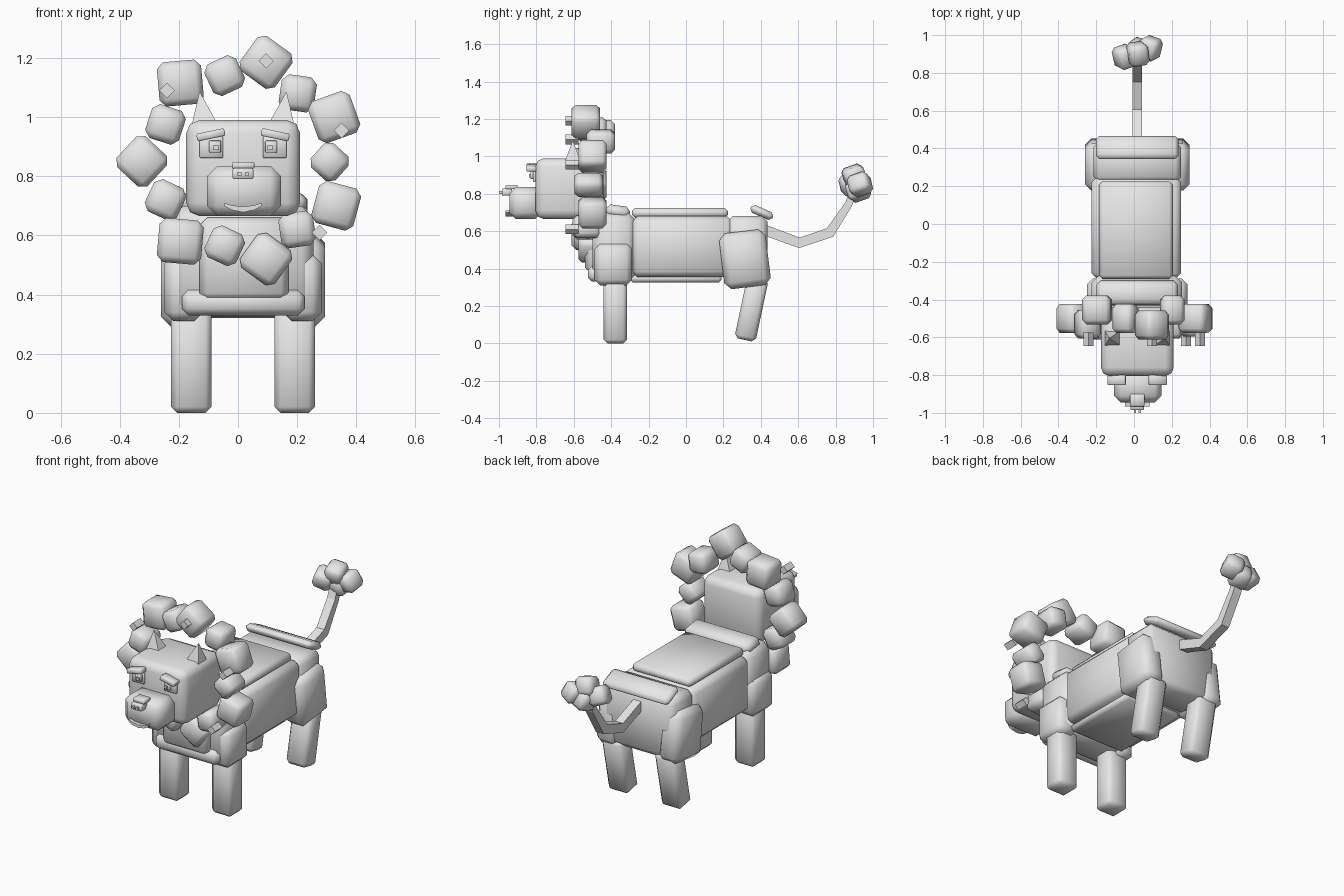
import bpy, bmesh, math
from mathutils import Vector, Matrix

if "Cube" in bpy.data.objects:
    bpy.data.objects.remove(bpy.data.objects["Cube"])

CX = 0.017  # body centre line

grey = bpy.data.materials.new("plain_grey")
grey.diffuse_color = (0.8, 0.8, 0.8, 1)
grey.use_nodes = True
grey.node_tree.nodes["Principled BSDF"].inputs["Base Color"].default_value = grey.diffuse_color


def finish(name, bm, bevel=0.0, segs=1):
    if bevel:
        bmesh.ops.bevel(bm, geom=bm.edges[:], offset=bevel, segments=segs,
                        profile=0.5, affect='EDGES', clamp_overlap=True)
    bmesh.ops.recalc_face_normals(bm, faces=bm.faces[:])
    me = bpy.data.meshes.new(name)
    bm.to_mesh(me)
    bm.free()
    me.materials.append(grey)
    ob = bpy.data.objects.new(name, me)
    bpy.context.collection.objects.link(ob)
    bpy.ops.object.select_all(action='DESELECT')
    ob.select_set(True)
    bpy.context.view_layer.objects.active = ob
    if bevel:
        bpy.ops.object.shade_smooth_by_angle(angle=math.radians(50))
    return ob


def block(name, c, size, bevel=0.02, rot=(0, 0, 0), segs=1):
    """Bevelled box from centre, size and rotation in degrees."""
    bm = bmesh.new()
    bmesh.ops.create_cube(bm, size=1)
    bmesh.ops.scale(bm, vec=size, verts=bm.verts)
    ob = finish(name, bm, bevel, segs)
    ob.location = c
    ob.rotation_euler = [math.radians(a) for a in rot]
    return ob


def span(name, x, y, z, bevel=0.02, segs=1):
    """Bevelled box from its limits on each axis."""
    lims = (x, y, z)
    return block(name, [(a + b) / 2 for a, b in lims],
                 [b - a for a, b in lims], bevel, segs=segs)


# Trunk, chest and hips
span("trunk", (-0.225, 0.25), (-0.29, 0.25), (0.355, 0.68), 0.03)
span("back_plate", (-0.185, 0.205), (-0.29, 0.225), (0.67, 0.725), 0.018)
span("belly_plate", (-0.165, 0.2), (-0.3, 0.19), (0.325, 0.37), 0.015)
span("chest", (-0.225, 0.255), (-0.5, -0.27), (0.33, 0.70), 0.04)
span("chest_plate", (-0.13, 0.17), (-0.54, -0.45), (0.38, 0.66), 0.025)
span("chest_bar", (-0.19, 0.225), (-0.525, -0.45), (0.33, 0.415), 0.022)
block("shoulder_bar", (CX, -0.365, 0.705), (0.43, 0.13, 0.065), 0.022, (-8, 0, 0))
span("hips", (-0.215, 0.25), (0.22, 0.435), (0.32, 0.68), 0.03)
block("rump_plate", (CX, 0.405, 0.7), (0.435, 0.13, 0.045), 0.018, (-24, 0, 0))

# Legs, mirrored about the centre line
for side, s in (("left", -1), ("right", 1)):
    x = CX + s * 0.175
    block(side + "_shoulder", (CX + s * 0.2, -0.388, 0.423), (0.13, 0.2, 0.225), 0.03)
    span(side + "_front_leg", (x - 0.068, x + 0.068), (-0.44, -0.315), (0, 0.36), 0.02)
    block(side + "_thigh", (CX + s * 0.205, 0.315, 0.45), (0.145, 0.25, 0.3), 0.035, (7, 0, 0))
    block(side + "_rear_leg", (x, 0.35, 0.185), (0.136, 0.115, 0.34), 0.02, (-12, 0, 0))

# Head and muzzle
span("head", (-0.175, 0.21), (-0.805, -0.44), (0.665, 0.99), 0.045, 2)
span("muzzle", (-0.105, 0.145), (-0.945, -0.77), (0.665, 0.835), 0.035)
span("nose_bridge", (-0.02, 0.055), (-0.965, -0.90), (0.825, 0.848), 0.004)
span("nose", (-0.018, 0.052), (-0.985, -0.93), (0.79, 0.827), 0.004)
for i, x in enumerate((0.005, 0.03)):
    span(f"nostril_{i}", (x - 0.006, x + 0.006), (-1.0, -0.98), (0.8, 0.815), 0)

# Curved lip made from a short arc profile
bm = bmesh.new()
arc = [(t, 0.022 * t * t) for t in (-1, -0.6, 0, 0.6, 1)]
outline = [(CX + 0.064 * t, 0.678 + h) for t, h in arc]
outline += [(CX + 0.064 * t, 0.697 + h * 0.6) for t, h in reversed(arc)]
face = bm.faces.new([bm.verts.new((x, -0.965, z)) for x, z in outline])
ext = bmesh.ops.extrude_face_region(bm, geom=[face])
bmesh.ops.translate(bm, vec=(0, 0.04, 0),
                    verts=[g for g in ext["geom"] if isinstance(g, bmesh.types.BMVert)])
finish("lip", bm)

# Eyes, brows and ears
for side, s in (("left", -1), ("right", 1)):
    ex = CX + s * 0.107
    span(side + "_eye", (ex - 0.04, ex + 0.04), (-0.818, -0.79), (0.862, 0.935), 0.003)
    span(side + "_iris", (ex - s * 0.012 - 0.02, ex - s * 0.012 + 0.02),
         (-0.832, -0.81), (0.88, 0.92), 0.002)
    span(side + "_pupil", (ex - s * 0.016 - 0.008, ex - s * 0.016 + 0.008),
         (-0.84, -0.82), (0.888, 0.905), 0)
    block(side + "_brow", (ex + s * 0.002, -0.825, 0.94), (0.096, 0.055, 0.026), 0.004,
          (0, s * 12, 0))
    bm = bmesh.new()
    x0, x1 = CX + s * 0.08, CX + s * 0.175
    base = [bm.verts.new((x, y, 0.965)) for x, y in
            ((x0, -0.65), (x1, -0.65), (x1, -0.56), (x0, -0.56))]
    tip = bm.verts.new((CX + s * 0.147, -0.605, 1.087))
    bm.faces.new(base)
    for i in range(4):
        bm.faces.new((base[i], base[(i + 1) % 4], tip))
    finish(side + "_ear", bm)

# Mane ring: x, y, z, size, turn
mane = [
    (-0.195, -0.455, 1.115, 0.15, -5), (-0.045, -0.50, 1.14, 0.118, -25),
    (0.095, -0.535, 1.185, 0.147, 36), (0.202, -0.455, 1.08, 0.12, 8),
    (0.325, -0.50, 1.0, 0.15, -20), (0.31, -0.52, 0.848, 0.112, 42),
    (0.332, -0.50, 0.70, 0.147, 15), (0.2, -0.53, 0.62, 0.118, -8),
    (0.095, -0.50, 0.52, 0.145, 36), (-0.045, -0.52, 0.565, 0.118, 25),
    (-0.195, -0.535, 0.58, 0.15, 5), (-0.245, -0.53, 0.72, 0.12, 25),
    (-0.325, -0.50, 0.85, 0.142, 43), (-0.245, -0.53, 0.975, 0.12, 18)]
for i, (x, y, z, s, a) in enumerate(mane):
    block(f"mane_tuft_{i}", (x, y, z), (s, 0.152, s), 0.022, (0, a, 0))

# Small studs on the front of the mane
for i, (x, z) in enumerate(((0.095, 1.19), (0.35, 0.955), (0.275, 0.61), (-0.24, 1.09))):
    block(f"mane_stud_{i}", (x, -0.61, z), (0.037, 0.07, 0.037), 0, (0, 45, 0))

# Tail: square tube along a bent path
path = [(0.41, 0.61), (0.605, 0.538), (0.77, 0.593), (0.87, 0.745), (0.89, 0.80)]
bm = bmesh.new()
rings = []
for i, p in enumerate(path):
    a, b = Vector(path[max(i - 1, 0)]), Vector(path[min(i + 1, len(path) - 1)])
    d = (b - a).normalized()
    n = Vector((-d.y, d.x)) * (0.028 if i < 3 else 0.02)
    rings.append([bm.verts.new((CX + u * 0.026, p[0] + v * n.x, p[1] + v * n.y))
                  for u, v in ((-1, -1), (1, -1), (1, 1), (-1, 1))])
for r0, r1 in zip(rings, rings[1:]):
    for i in range(4):
        j = (i + 1) % 4
        bm.faces.new((r0[i], r0[j], r1[j], r1[i]))
bm.faces.new(rings[0])
bm.faces.new(rings[-1])
finish("tail", bm)

# Tail tuft cluster
tuft = [(-0.05, 0.885, 0.85, 20), (0.085, 0.93, 0.85, -20),
        (0.02, 0.90, 0.895, 10), (0.025, 0.92, 0.82, -15)]
for i, (x, y, z, a) in enumerate(tuft):
    block(f"tail_tuft_{i}", (x, y, z), (0.105, 0.115, 0.105), 0.02, (20, a, a))
